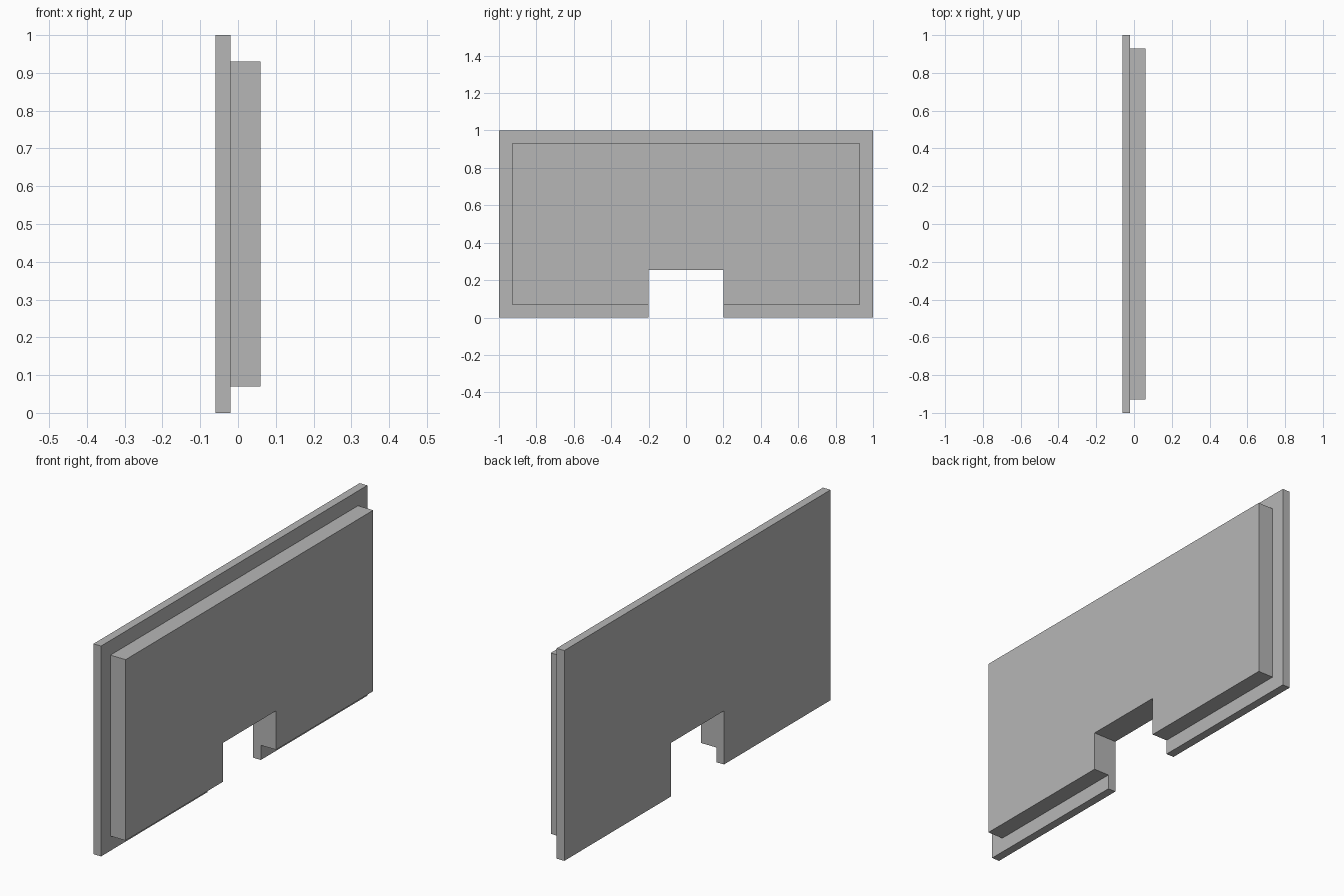
import bpy
import bmesh

cube = bpy.data.objects.get("Cube")
if cube:
    bpy.data.objects.remove(cube, do_unlink=True)

grey = bpy.data.materials.new("plain_grey")
grey.use_nodes = True
colour = (0.47, 0.47, 0.47, 1)
grey.diffuse_color = colour
grey.node_tree.nodes["Principled BSDF"].inputs["Base Color"].default_value = colour

NOTCH_HALF, NOTCH_TOP = 0.2, 0.255


def notched_board(name, x0, x1, half, bottom, top):
    """Extrude a rectangle with a notch in its lower edge along x."""
    right_side = [(NOTCH_HALF, NOTCH_TOP), (NOTCH_HALF, bottom), (half, bottom), (half, top)]
    outline = right_side + [(-y, z) for y, z in reversed(right_side)]
    bm = bmesh.new()
    face = bm.faces.new([bm.verts.new((x0, y, z)) for y, z in outline])
    side = bmesh.ops.extrude_face_region(bm, geom=[face])
    verts = [v for v in side["geom"] if isinstance(v, bmesh.types.BMVert)]
    bmesh.ops.translate(bm, verts=verts, vec=(x1 - x0, 0, 0))
    bmesh.ops.recalc_face_normals(bm, faces=bm.faces)
    mesh = bpy.data.meshes.new(name)
    bm.to_mesh(mesh)
    bm.free()
    mesh.materials.append(grey)
    bpy.context.collection.objects.link(bpy.data.objects.new(name, mesh))


# Thin outer plate and the thicker, smaller panel on its left side
notched_board("cover_plate", -0.06, -0.02, 1.0, 0.0, 1.0)
notched_board("inner_panel", -0.02, 0.06, 0.93, 0.07, 0.93)
